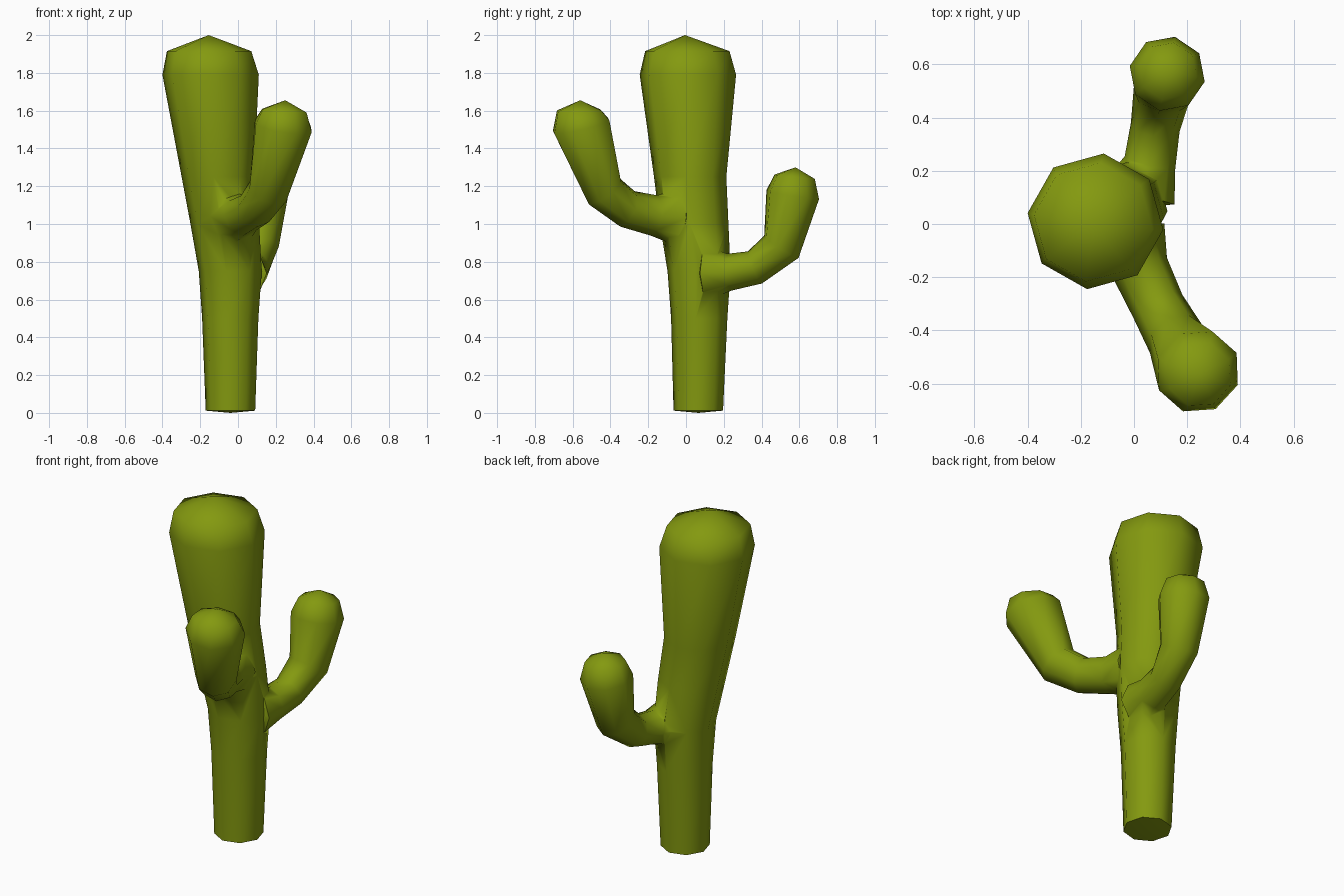
import bpy, bmesh, math
from mathutils import Vector, Quaternion

if "Cube" in bpy.data.objects:
    bpy.data.objects.remove(bpy.data.objects["Cube"])

green = bpy.data.materials.new("cactus green")
green.diffuse_color = (0.23, 0.32, 0.005, 1)
green.use_nodes = True
green.node_tree.nodes["Principled BSDF"].inputs["Base Color"].default_value = green.diffuse_color


def tube(name, start, rings, tip, phase=0.0, flat=False, sides=8):
    """Eight-sided limb: pole, rings of (x, y, z, radius), pole."""
    bm = bmesh.new()
    centres = [Vector(r[:3]) for r in rings]
    path = [Vector(start)] + centres + [Vector(tip)]
    loops, side, prev = [], Vector((1, 0, 0)), None
    for i, c in enumerate(centres):
        if flat:
            t = Vector((0, 0, 1))
        else:
            t = ((path[i + 1] - path[i]).normalized() + (path[i + 2] - path[i + 1]).normalized()).normalized()
        # carry the ring orientation along the path
        if prev is not None:
            side = prev.rotation_difference(t) @ side
        side = (side - t * side.dot(t)).normalized()
        prev = t
        loops.append([bm.verts.new(c + Quaternion(t, phase + math.tau * k / sides) @ side * rings[i][3])
                      for k in range(sides)])
    a, b = bm.verts.new(start), bm.verts.new(tip)
    for k in range(sides):
        n = (k + 1) % sides
        bm.faces.new((a, loops[0][n], loops[0][k]))
        bm.faces.new((b, loops[-1][k], loops[-1][n]))
        for lo, hi in zip(loops, loops[1:]):
            bm.faces.new((lo[k], lo[n], hi[n], hi[k]))
    bmesh.ops.recalc_face_normals(bm, faces=bm.faces[:])
    me = bpy.data.meshes.new(name)
    bm.to_mesh(me)
    bm.free()
    me.materials.append(green)
    ob = bpy.data.objects.new(name, me)
    bpy.context.collection.objects.link(ob)
    return ob


# Trunk, leaning and widening towards the rounded crown
trunk = tube("cactus_body", (-0.04, 0.065, 0.0), [
    (-0.04, 0.065, 0.012, 0.132), (-0.041, 0.07, 0.5, 0.15), (-0.041, 0.069, 0.75, 0.168),
    (-0.07, 0.043, 1.0, 0.183), (-0.107, 0.022, 1.25, 0.193),
    (-0.145, 0.01, 1.79, 0.257), (-0.153, 0.007, 1.915, 0.225)],
    (-0.155, -0.005, 2.0), phase=math.radians(-7), flat=True)

# Front arm
front = tube("front_arm", (-0.04, 0.02, 1.03), [
    (-0.03, -0.04, 1.035, 0.15), (0.025, -0.17, 1.045, 0.108), (0.09, -0.31, 1.08, 0.102),
    (0.16, -0.435, 1.175, 0.112), (0.24, -0.555, 1.52, 0.162), (0.245, -0.565, 1.6, 0.125)],
    (0.25, -0.56, 1.655))

# Back arm
back = tube("back_arm", (0.0, 0.06, 0.74), [
    (0.02, 0.12, 0.74, 0.14), (0.06, 0.23, 0.745, 0.098), (0.08, 0.365, 0.77, 0.093),
    (0.108, 0.505, 0.88, 0.11), (0.125, 0.565, 1.155, 0.144), (0.128, 0.575, 1.25, 0.11)],
    (0.128, 0.58, 1.3))

# Fuse the arms into the trunk
bpy.context.view_layer.objects.active = trunk
trunk.select_set(True)
for arm in (front, back):
    m = trunk.modifiers.new("join", "BOOLEAN")
    m.operation, m.solver, m.object = "UNION", "EXACT", arm
    bpy.ops.object.modifier_apply(modifier=m.name)
    bpy.data.objects.remove(arm)
bpy.ops.object.shade_smooth_by_angle(angle=math.radians(75))
